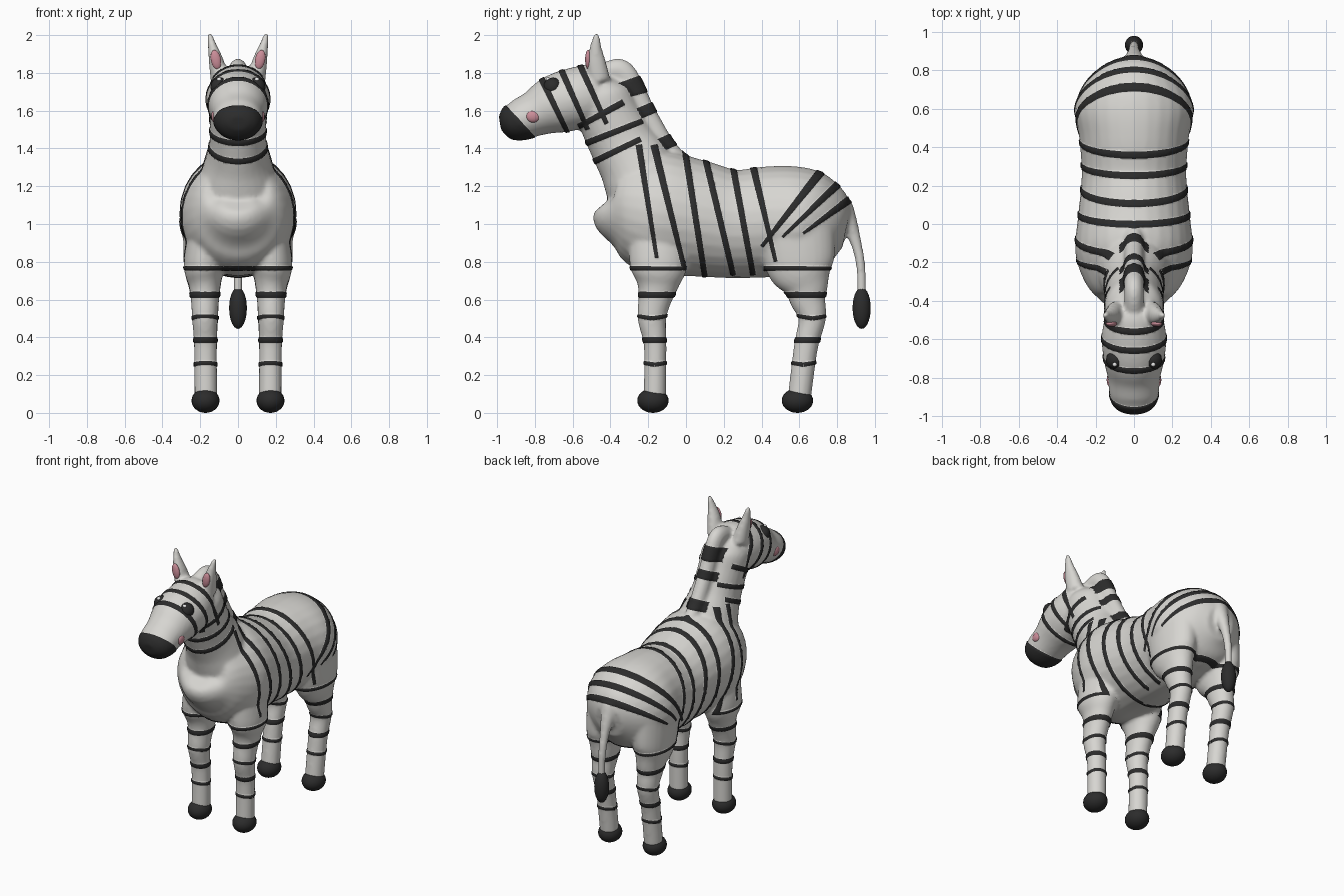
import bpy, bmesh, math
from mathutils import Vector, Matrix

if "Cube" in bpy.data.objects:
    bpy.data.objects.remove(bpy.data.objects["Cube"])


def material(name, rgb):
    m = bpy.data.materials.new(name)
    m.use_nodes = True
    m.diffuse_color = (*rgb, 1)
    bsdf = m.node_tree.nodes["Principled BSDF"]
    bsdf.inputs["Base Color"].default_value = (*rgb, 1)
    bsdf.inputs["Roughness"].default_value = 0.7
    return m


WHITE = material("warm white", (0.68, 0.67, 0.64))
BLACK = material("charcoal", (0.025, 0.025, 0.025))
PINK = material("soft pink", (0.6, 0.27, 0.32))
GLINT = material("bright white", (0.9, 0.9, 0.9))
DARK = material("deep black", (0.01, 0.01, 0.01))


def smooth_path(stations, steps=5):
    """Catmull-Rom interpolation of (x, y, z, depth, half width) stations."""
    p = [Vector(s) for s in stations]
    p = [p[0]] + p + [p[-1]]
    out = []
    for a, b, c, d in zip(p, p[1:], p[2:], p[3:]):
        for i in range(steps):
            t = i / steps
            out.append(0.5 * (2 * b + (c - a) * t + (2 * a - 5 * b + 4 * c - d) * t * t
                              + (3 * b - a - 3 * c + d) * t ** 3))
    return out + [p[-1]]


def tube(bm, stations, sign=1, sides=28):
    """Closed elliptical loft along a path."""
    path = smooth_path(stations)
    rings = []
    for i, s in enumerate(path):
        ahead, behind = path[min(i + 1, len(path) - 1)], path[max(i - 1, 0)]
        tangent = Vector((ahead - behind)[:3]).normalized()
        u = tangent.cross(Vector((1, 0, 0))).normalized()
        v = u.cross(tangent)
        ring = []
        for k in range(sides):
            a = math.tau * k / sides
            co = Vector(s[:3]) + u * math.cos(a) * s[3] + v * math.sin(a) * s[4]
            ring.append(bm.verts.new((co.x * sign, co.y, co.z)))
        rings.append(ring)
    faces = [bm.faces.new(rings[0]), bm.faces.new(rings[-1])]
    for r, q in zip(rings, rings[1:]):
        for k in range(sides):
            n = (k + 1) % sides
            faces.append(bm.faces.new((r[k], r[n], q[n], q[k])))
    bmesh.ops.recalc_face_normals(bm, faces=faces)


# Stations: x, y, z, depth radius, width radius
torso = [(0, -.42, 1.12, .06, .08), (0, -.395, 1.10, .17, .17), (0, -.31, 1.09, .265, .25),
         (0, -.15, 1.06, .33, .305), (0, .05, 1.03, .31, .29), (0, .25, 1.0, .287, .272),
         (0, .45, 1.012, .294, .285), (0, .6, 1.015, .287, .308), (0, .72, 1.0, .255, .26),
         (0, .80, .99, .195, .19), (0, .85, .98, .11, .1)]
neck = [(0, -.20, 1.10, .20, .24), (0, -.25, 1.28, .20, .19), (0, -.33, 1.42, .18, .152),
        (0, -.40, 1.56, .17, .15), (0, -.45, 1.68, .16, .15), (0, -.47, 1.76, .09, .10)]
head = [(0, -.38, 1.69, .09, .08), (0, -.46, 1.68, .165, .14), (0, -.58, 1.665, .165, .168),
        (0, -.70, 1.63, .155, .158), (0, -.80, 1.585, .122, .136), (0, -.89, 1.55, .107, .127),
        (0, -.95, 1.54, .08, .10), (0, -.98, 1.535, .035, .05)]
mane = [(0, -.44, 1.80, .05, .05), (0, -.35, 1.81, .065, .05), (0, -.29, 1.74, .06, .05),
        (0, -.23, 1.62, .055, .05), (0, -.17, 1.51, .055, .05), (0, -.11, 1.41, .055, .05),
        (0, -.02, 1.33, .04, .04)]
tail = [(0, .82, 1.08, .07, .07), (0, .865, 1.0, .045, .045), (0, .90, .90, .03, .03),
        (0, .925, .78, .025, .025), (0, .93, .60, .023, .023)]
front_leg = [(.17, -.15, .97, .15, .09), (.18, -.145, .78, .153, .107), (.176, -.15, .68, .112, .085),
             (.175, -.165, .6, .088, .075), (.175, -.18, .5, .076, .068),
             (.172, -.163, .35, .06, .061), (.17, -.165, .08, .06, .06)]
hind_leg = [(.17, .58, .98, .21, .12), (.18, .605, .78, .183, .107), (.176, .635, .67, .122, .085),
            (.175, .645, .6, .096, .075), (.173, .668, .5, .073, .068),
            (.172, .635, .35, .064, .061), (.17, .60, .08, .062, .06)]
ear = [(.095, -.46, 1.76, .06, .05), (.115, -.475, 1.86, .05, .04), (.135, -.478, 1.94, .031, .025),
       (.152, -.472, 2.008, .014, .013)]

# Body: lofts fused into one skin
bm = bmesh.new()
for part in (torso, neck, head, mane, tail):
    tube(bm, part)
for part in (front_leg, hind_leg, ear):
    for side in (1, -1):
        tube(bm, part, side)
mesh = bpy.data.meshes.new("body")
bm.to_mesh(mesh)
bm.free()
body = bpy.data.objects.new("body", mesh)
bpy.context.collection.objects.link(body)
remesh = body.modifiers.new("fuse", "REMESH")
remesh.mode = "VOXEL"
remesh.voxel_size = 0.012
soften = body.modifiers.new("soften", "SMOOTH")
soften.factor = 0.5
soften.iterations = 6
skin = bpy.data.meshes.new_from_object(body.evaluated_get(bpy.context.evaluated_depsgraph_get()))
body.modifiers.clear()
body.data = skin
skin.materials.clear()
skin.materials.append(WHITE)
skin.materials.append(BLACK)

# Stripes: y, z at the start, y, z at the end, width at start and end
torso_stripes = [(-.25, 1.42, -.155, .82, .035, .02), (-.17, 1.42, -.01, .77, .04, .025),
                 (-.01, 1.42, .10, .72, .035, .03), (.095, 1.38, .25, .73, .035, .03),
                 (.24, 1.35, .355, .73, .035, .03), (.345, 1.35, .475, .80, .04, .02),
                 (.74, 1.31, .40, .88, .05, .02), (.83, 1.235, .51, .93, .045, .015),
                 (.88, 1.14, .62, .95, .045, .015)]
head_stripes = [(-.55, 1.30, -.24, 1.45, .035, .03), (-.60, 1.40, -.23, 1.545, .035, .03),
                (-.57, 1.515, -.33, 1.645, .03, .035), (-.78, 1.80, -.62, 1.47, .035, .025),
                (-.68, 1.86, -.52, 1.50, .035, .025), (-.57, 1.86, -.42, 1.53, .035, .025),
                (-1.10, 1.64, -.83, 1.35, .2, .2)]
mane_stripes = [(-.36, 1.70, -.20, 1.75, .085, .10), (-.26, 1.58, -.12, 1.64, .06, .06),
                (-.20, 1.39, -.04, 1.46, .065, .075)]
leg_stripes = []
for y0, y1 in ((-.42, .0), (.41, .82)):
    leg_stripes.append((y0, .765, y1, .765, .026, .02))
    for z in (.625, .385):
        leg_stripes.append((y0, z, y1, z, .032, .032))
for mid, z in ((-.18, .5), (.67, .5), (-.165, .255), (.62, .255)):
    for d in (-.12, .12):
        leg_stripes.append((mid, z, mid + d, z + .02, .024, .018))

bm = bmesh.new()
bm.from_mesh(skin)
for f in bm.faces:
    f.material_index = 0


def paint(stripe, half_x=1.0):
    """Cut the stripe's outline into the skin and colour what lies inside."""
    a, b = Vector((0, *stripe[:2])), Vector((0, *stripe[2:4]))
    along = (b - a).normalized()
    across = Vector((0, -along.z, along.y))
    w0, w1 = across * stripe[4] / 2, across * stripe[5] / 2
    corners = [a - w0, b - w1, b + w1, a + w0]
    centre = (a + b) / 2
    edges = []
    for p, q in zip(corners, corners[1:] + corners[:1]):
        n = Vector((0, -(q - p).z, (q - p).y)).normalized()
        edges.append((p, n if n.dot(centre - p) > 0 else -n))

    def inside(f, margin):
        c = f.calc_center_median()
        if abs(c.x) > half_x or (c.y > .8 and abs(c.x) < .045 and c.z < 1.04):
            return False
        return all((c - p).dot(n) > -margin for p, n in edges)

    faces = [f for f in bm.faces if inside(f, .025)]
    geom = set(faces)
    for f in faces:
        geom.update(f.edges)
        geom.update(f.verts)
    geom = list(geom)
    for p, n in edges:
        geom = bmesh.ops.bisect_plane(bm, geom=geom, dist=.001, plane_co=p, plane_no=n)["geom"]
    for f in geom:
        if isinstance(f, bmesh.types.BMFace) and inside(f, 0):
            f.material_index = 1


for s in torso_stripes + head_stripes + leg_stripes:
    paint(s)
for s in mane_stripes:
    paint(s, .075)

# Raise the stripes slightly
bm.normal_update()
raised = [v for v in bm.verts if v.link_faces and all(f.material_index for f in v.link_faces)]
for v, n in [(v, v.normal.copy()) for v in raised]:
    v.co += n * .005
for f in bm.faces:
    f.smooth = True
bm.to_mesh(skin)
bm.free()


def ellipsoid(name, centre, radii, mat, tilt=0):
    bm = bmesh.new()
    place = Matrix.Translation(centre) @ Matrix.Rotation(tilt, 4, "Y") @ Matrix.Diagonal((*radii, 1))
    bmesh.ops.create_uvsphere(bm, u_segments=24, v_segments=14, radius=1, matrix=place)
    for f in bm.faces:
        f.smooth = True
    me = bpy.data.meshes.new(name)
    bm.to_mesh(me)
    bm.free()
    me.materials.append(mat)
    bpy.context.collection.objects.link(bpy.data.objects.new(name, me))


# Paired details
for side, label in ((1, "left"), (-1, "right")):
    for name, centre, radii, mat, tilt in (
            ("front_hoof", (.172, -.175, .065), (.074, .083, .065), BLACK, 0),
            ("hind_hoof", (.172, .59, .065), (.074, .083, .065), BLACK, 0),
            ("eye", (.095, -.705, 1.725), (.05, .05, .05), BLACK, 0),
            ("eye_glint", (.10, -.73, 1.765), (.012, .012, .012), GLINT, 0),
            ("cheek", (.122, -.81, 1.57), (.02, .038, .033), PINK, 0),
            ("inner_ear", (.117, -.518, 1.87), (.027, .016, .052), PINK, .2),
            ("nostril", (.035, -.968, 1.56), (.018, .014, .012), DARK, 0)):
        ellipsoid(f"{label}_{name}", (centre[0] * side, *centre[1:]), radii, mat, tilt * side)

# Tail tuft
ellipsoid("tail_tuft", (0, .93, .555), (.047, .048, .11), BLACK)
